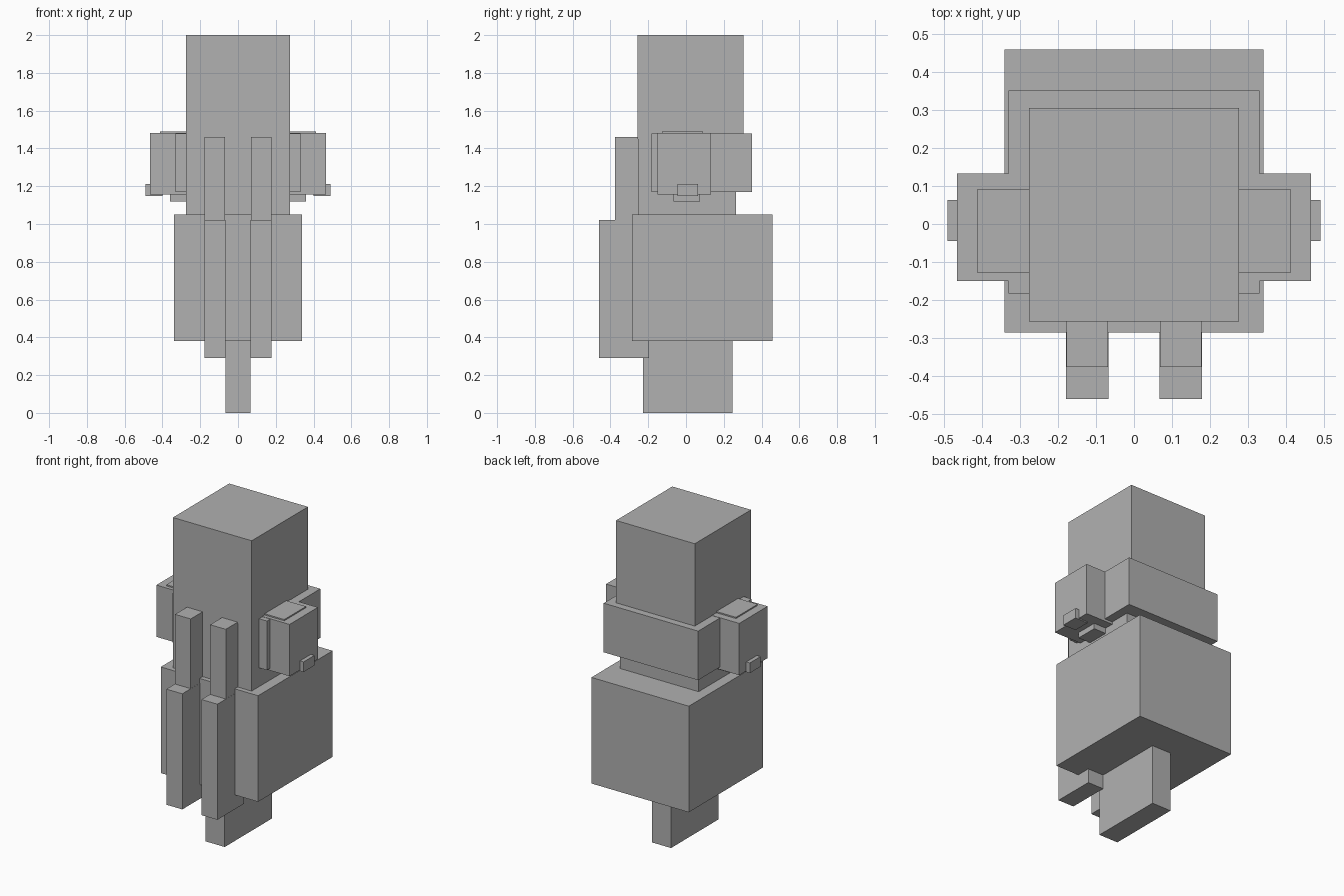
import bpy

# Remove the default cube
old = bpy.data.objects.get("Cube")
if old:
    bpy.data.objects.remove(old, do_unlink=True)

GREY = (0.44, 0.44, 0.44, 1)
grey = bpy.data.materials.new("plain_grey")
grey.use_nodes = True
grey.diffuse_color = GREY
grey.node_tree.nodes["Principled BSDF"].inputs["Base Color"].default_value = GREY


def box(name, x, y, z):
    """Box between the given (low, high) limits on each axis."""
    spans = (x, y, z)
    bpy.ops.mesh.primitive_cube_add(size=1, location=[(a + b) / 2 for a, b in spans])
    obj = bpy.context.object
    obj.name = obj.data.name = name
    size = [abs(b - a) for a, b in spans]
    for v in obj.data.vertices:
        v.co = [c * s for c, s in zip(v.co, size)]
    obj.data.materials.append(grey)


def pair(name, x, y, z):
    """The same box on the left (+x) and mirrored on the right."""
    box("left_" + name, x, y, z)
    box("right_" + name, (-x[1], -x[0]), y, z)


# Central stack
box("head", (-0.275, 0.275), (-0.256, 0.305), (1.45, 2.0))
box("neck", (-0.274, 0.274), (-0.255, 0.265), (1.0, 1.55))
box("collar", (-0.33, 0.33), (-0.183, 0.35), (1.17, 1.48))
box("body", (-0.34, 0.34), (-0.285, 0.458), (0.38, 1.05))
box("base_post", (-0.067, 0.067), (-0.228, 0.245), (0.0, 0.45))

# Arms with their thin top caps, under plates and outer tabs
pair("arm", (0.25, 0.465), (-0.15, 0.133), (1.155, 1.482))
pair("arm_cap", (0.25, 0.412), (-0.127, 0.09), (1.4, 1.49))
pair("arm_under_plate", (0.25, 0.36), (-0.065, 0.075), (1.12, 1.2))
pair("arm_tab", (0.4, 0.49), (-0.045, 0.063), (1.148, 1.212))

# Front strips, stepped forward below
pair("upper_strip", (0.068, 0.177), (-0.375, -0.2), (0.98, 1.46))
pair("lower_strip", (0.067, 0.178), (-0.46, -0.195), (0.29, 1.02))
